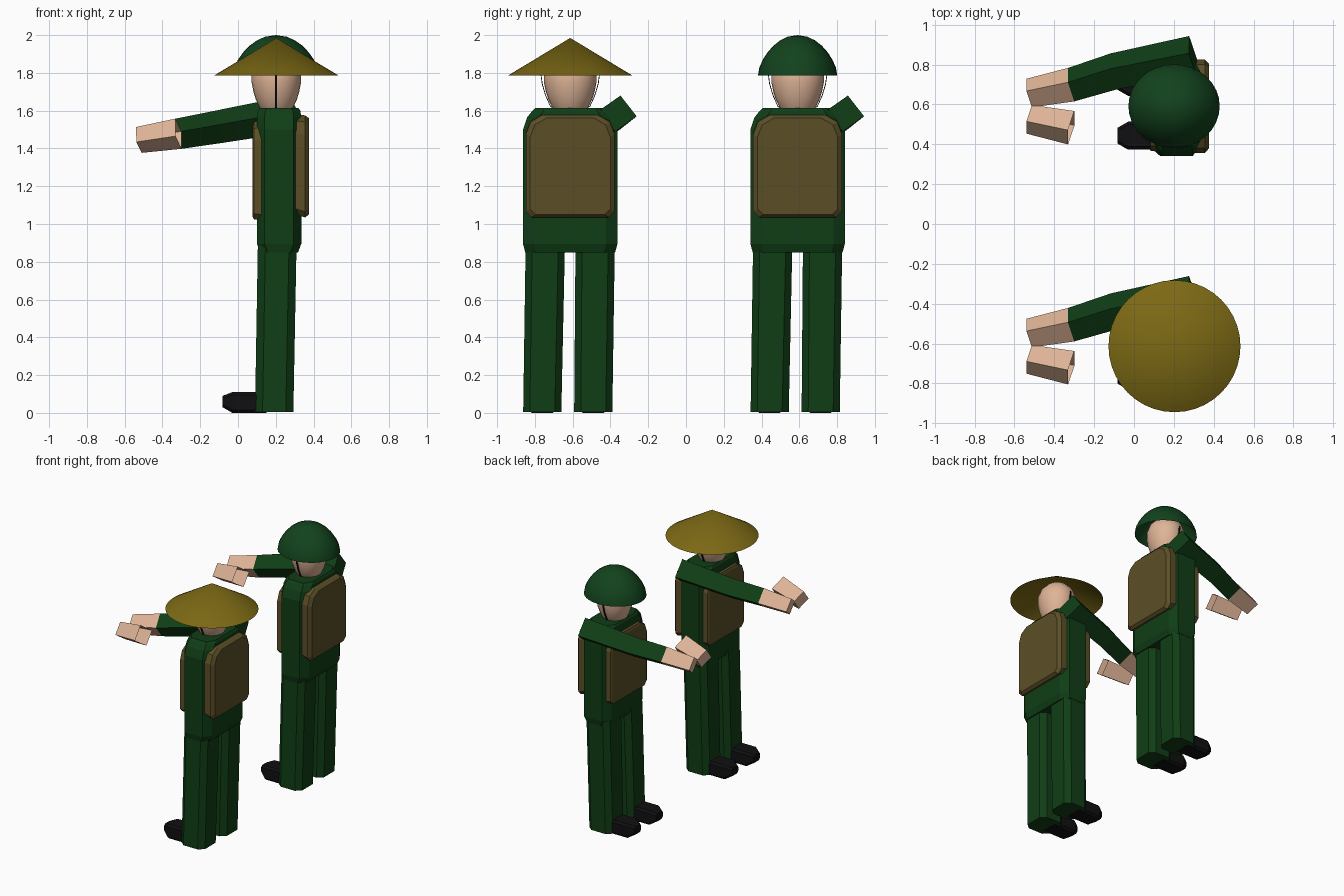
import bpy, bmesh, math

if "Cube" in bpy.data.objects:
    bpy.data.objects.remove(bpy.data.objects["Cube"])


def material(name, rgb):
    m = bpy.data.materials.new(name)
    m.diffuse_color = (*rgb, 1)
    m.use_nodes = True
    m.node_tree.nodes["Principled BSDF"].inputs["Base Color"].default_value = m.diffuse_color
    return m


GREEN = material("uniform green", (0.005, 0.048, 0.008))
HELMET = material("helmet green", (0.006, 0.055, 0.012))
STRAW = material("straw", (0.20, 0.14, 0.007))
OLIVE = material("olive canvas", (0.105, 0.078, 0.020))
SKIN = material("skin", (0.74, 0.46, 0.31))
BLACK = material("black", (0.005, 0.005, 0.006))


def loft(name, rings, mat, caps=(True, True), smooth=False):
    """Skin a list of equal-length point rings."""
    bm = bmesh.new()
    vs = [[bm.verts.new(p) for p in r] for r in rings]
    n = len(rings[0])
    for a, b in zip(vs, vs[1:]):
        for i in range(n):
            j = (i + 1) % n
            bm.faces.new((a[i], a[j], b[j], b[i]))
    if caps[0]:
        bm.faces.new(vs[0][::-1])
    if caps[1]:
        bm.faces.new(vs[-1])
    bmesh.ops.remove_doubles(bm, verts=bm.verts, dist=1e-5)
    bmesh.ops.recalc_face_normals(bm, faces=bm.faces)
    me = bpy.data.meshes.new(name)
    bm.to_mesh(me)
    bm.free()
    ob = bpy.data.objects.new(name, me)
    bpy.context.collection.objects.link(ob)
    me.materials.append(mat)
    if smooth:
        bpy.ops.object.select_all(action='DESELECT')
        ob.select_set(True)
        bpy.context.view_layer.objects.active = ob
        bpy.ops.object.shade_smooth_by_angle(angle=math.radians(35))
    return ob


def octagon(x0, x1, y0, y1, z, cx, cy):
    """Rectangle with chamfered corners, lying flat at height z."""
    return [(x0 + cx, y0, z), (x1 - cx, y0, z), (x1, y0 + cy, z), (x1, y1 - cy, z),
            (x1 - cx, y1, z), (x0 + cx, y1, z), (x0, y1 - cy, z), (x0, y0 + cy, z)]


def ellipse(cx, cy, z, rx, ry, n):
    return [(cx + rx * math.cos(2 * math.pi * i / n),
             cy + ry * math.sin(2 * math.pi * i / n), z) for i in range(n)]


def panel(x, half, z0, z1, cy, inset=0.0):
    """Upright canvas outline with softly rounded top corners."""
    h, a, b = half - inset, z0 + inset, z1 - inset
    right = [(h - .03, a), (h, a + .03), (h, b - .10), (h - .025, b - .035), (h - .085, b)]
    pts = right + [(-y, z) for y, z in reversed(right)]
    return [(x, cy + y, z) for y, z in pts]


# Arm centre line (x, y, z, size) and its diamond-shaped section
SHOULDER = (0.295, 0.252, 1.585, 1.0)
ELBOW = (-0.10, 0.175, 1.515, 0.90)
WRIST = (-0.315, 0.108, 1.478, 0.84)
FINGERS = (-0.525, 0.066, 1.445, 0.72)
DIAMOND = [(0.014, 0.095), (0.10, -0.015), (-0.014, -0.095), (-0.10, 0.015)]


def limb(path, cy, side=1):
    return [[(x - s * (.21 * dy + .18 * dz), cy + side * (y + s * dy), z + s * dz)
             for dy, dz in DIAMOND] for x, y, z, s in path]


def soldier(tag, cy, hat):
    # Legs and shoes
    for side, k in (("right", 1), ("left", -1)):
        yt, yb = cy + k * .132, cy + k * .135 - .013
        loft(f"{tag}_{side}_leg",
             [octagon(.09, .293, yb - .101, yb + .101, 0.005, .04, .035),
              octagon(.105, .31, yt - .104, yt + .104, 0.89, .04, .035)], GREEN)
        shoe = []
        for x, w, z0, z1 in ((-.082, .04, .03, .09), (-.03, .07, 0, .11), (.15, .07, 0, .11)):
            c = .015
            sec = [(-w + c, z0), (w - c, z0), (w, z0 + c), (w, z1 - c),
                   (w - c, z1), (-w + c, z1), (-w, z1 - c), (-w, z0 + c)]
            shoe.append([(x, yb + y, z) for y, z in sec])
        loft(f"{tag}_{side}_shoe", shoe, BLACK)

    # Jacket with sloping shoulders
    rows = [(.85, .118, .318, .238), (.895, .10, .335, .25), (1.50, .10, .335, .25),
            (1.565, .10, .335, .228), (1.60, .105, .33, .20), (1.615, .115, .32, .185)]
    loft(f"{tag}_jacket",
         [octagon(x0, x1, cy - h, cy + h, z, .04, .06) for z, x0, x1, h in rows], GREEN)

    # Backpack and chest panel
    loft(f"{tag}_backpack",
         [panel(.28, .235, 1.06, 1.585, cy), panel(.355, .235, 1.035, 1.575, cy),
          panel(.376, .222, 1.04, 1.57, cy, .01)], OLIVE)
    loft(f"{tag}_chest_panel",
         [panel(.077, .222, 1.03, 1.53, cy, .01), panel(.084, .225, 1.025, 1.54, cy),
          panel(.13, .225, 1.02, 1.55, cy)], OLIVE)

    # Raised arm, its hand, and the opposite open-ended hand
    loft(f"{tag}_arm", limb((SHOULDER, ELBOW, WRIST), cy), GREEN)
    loft(f"{tag}_hand", limb((WRIST, FINGERS), cy), SKIN, (False, True))
    loft(f"{tag}_other_hand", limb((WRIST, FINGERS), cy, -1), SKIN, (False, True))

    # Head
    prof = [(1.57, .05), (1.595, .08), (1.62, .097), (1.66, .116), (1.70, .129),
            (1.75, .139), (1.80, .139), (1.85, .12), (1.89, .08), (1.91, .03)]
    loft(f"{tag}_head", [ellipse(.203, cy, z, r * .94, r, 24) for z, r in prof],
         SKIN, smooth=True)

    # Chin strap: a flat narrow ribbon
    line = [(-.157, 1.79), (-.15, 1.74), (-.132, 1.68), (-.105, 1.62), (-.06, 1.60)]
    line += [(-y, z) for y, z in reversed(line)]
    loft(f"{tag}_chin_strap",
         [[(.195, cy + y, z), (.207, cy + y, z),
           (.207, cy + y * .975, z + .003), (.195, cy + y * .975, z + .003)]
          for y, z in line], BLACK)

    # Headgear
    if hat == "cone":
        loft(f"{tag}_conical_hat",
             [ellipse(.203, cy, 1.785, .331, .331, 40), ellipse(.203, cy, 1.985, 0, 0, 40)],
             STRAW, (False, False), True)
    else:
        dome = [(0, 1), (.2, .965), (.4, .875), (.58, .755), (.74, .61),
                (.87, .44), (.96, .25), (1, 0)]
        loft(f"{tag}_helmet",
             [ellipse(.201, cy, 1.785 + .215 * h, .229 * r, .21 * r, 32) for h, r in dome],
             HELMET, (False, False), True)


soldier("near", -0.613, "cone")
soldier("far", 0.591, "helmet")
